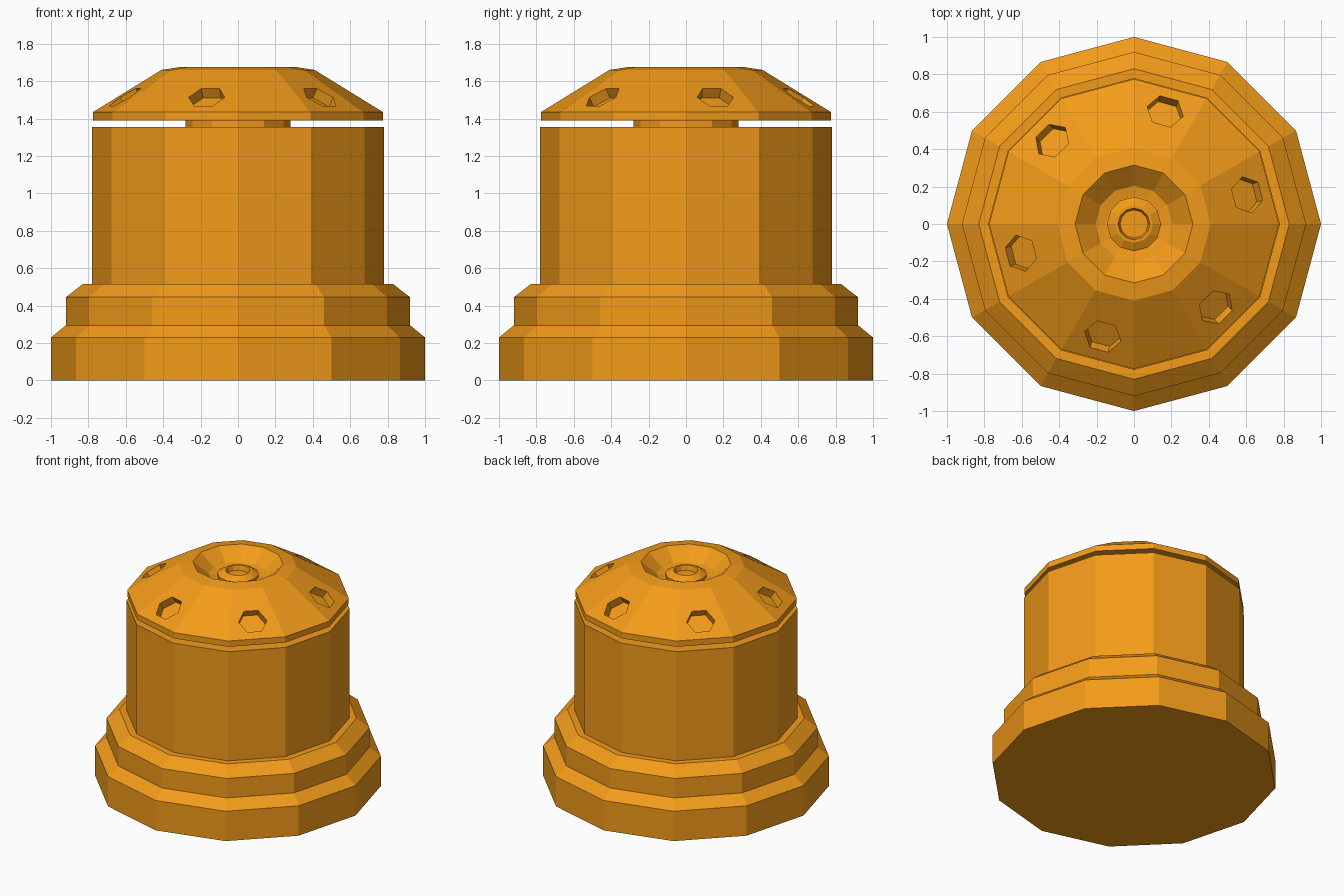
import bpy, bmesh, math
from mathutils import Matrix, Vector

if "Cube" in bpy.data.objects:
    bpy.data.objects.remove(bpy.data.objects["Cube"])

paint = bpy.data.materials.new("orange_paint")
paint.diffuse_color = (0.9, 0.33, 0.01, 1)
paint.use_nodes = True
paint.node_tree.nodes["Principled BSDF"].inputs["Base Color"].default_value = paint.diffuse_color


def lathe(bm, profile, sides=12, matrix=Matrix()):
    """Closed solid from (radius, height) points, turned about the local z axis."""
    rings = []
    for r, z in profile:
        angles = [2 * math.pi * i / sides for i in range(sides)]
        rings.append([bm.verts.new(matrix @ Vector((r * math.cos(a), r * math.sin(a), z)))
                      for a in angles])
    for low, high in zip(rings, rings[1:]):
        for i in range(sides):
            j = (i + 1) % sides
            bm.faces.new((low[i], low[j], high[j], high[i]))
    bm.faces.new(rings[0][::-1])
    bm.faces.new(rings[-1])


def finish(bm, name):
    bmesh.ops.recalc_face_normals(bm, faces=bm.faces)
    mesh = bpy.data.meshes.new(name)
    bm.to_mesh(mesh)
    bm.free()
    mesh.materials.append(paint)
    obj = bpy.data.objects.new(name, mesh)
    bpy.context.collection.objects.link(obj)
    return obj


def turned(name, profile):
    bm = bmesh.new()
    lathe(bm, profile)
    return finish(bm, name)


# Stepped foot, main drum and the narrow neck in the gap
turned("stepped_base", [(1, 0), (1, 0.23), (0.92, 0.295), (0.92, 0.445), (0.83, 0.515)])
turned("body", [(0.78, 0.5), (0.78, 1.355)])
turned("neck", [(0.28, 1.34), (0.28, 1.40)])

# Sloped cap with a central bowl and a small raised nozzle inside it
cap = turned("cap", [(0.775, 1.39), (0.775, 1.435), (0.41, 1.66), (0.315, 1.675),
                     (0.205, 1.585), (0.15, 1.575)])
turned("nozzle", [(0.145, 1.56), (0.145, 1.595), (0.10, 1.62), (0.085, 1.62), (0.075, 1.585)])

# Six hexagonal pockets sunk square to the cap slope
tilt = math.atan2(0.225, 0.353)
bm = bmesh.new()
for k in range(6):
    a = math.radians(14.5 + 60 * k)
    out = Vector((math.cos(a), math.sin(a), 0))
    normal = out * math.sin(tilt) + Vector((0, 0, math.cos(tilt)))
    tangent = Vector((-math.sin(a), math.cos(a), 0))
    up = normal.cross(tangent)
    m = Matrix((tangent, up, normal)).transposed().to_4x4()
    m.translation = out * 0.625 + Vector((0, 0, 1.514))
    lathe(bm, [(0.1, -0.06), (0.1, 0.1)], 6, m)
cutter = finish(bm, "pocket_cutter")
cutter.hide_render = True

cut = cap.modifiers.new("pockets", 'BOOLEAN')
cut.operation = 'DIFFERENCE'
cut.solver = 'EXACT'
cut.object = cutter
bpy.context.view_layer.objects.active = cap
bpy.ops.object.modifier_apply(modifier=cut.name)
bpy.data.objects.remove(cutter)
